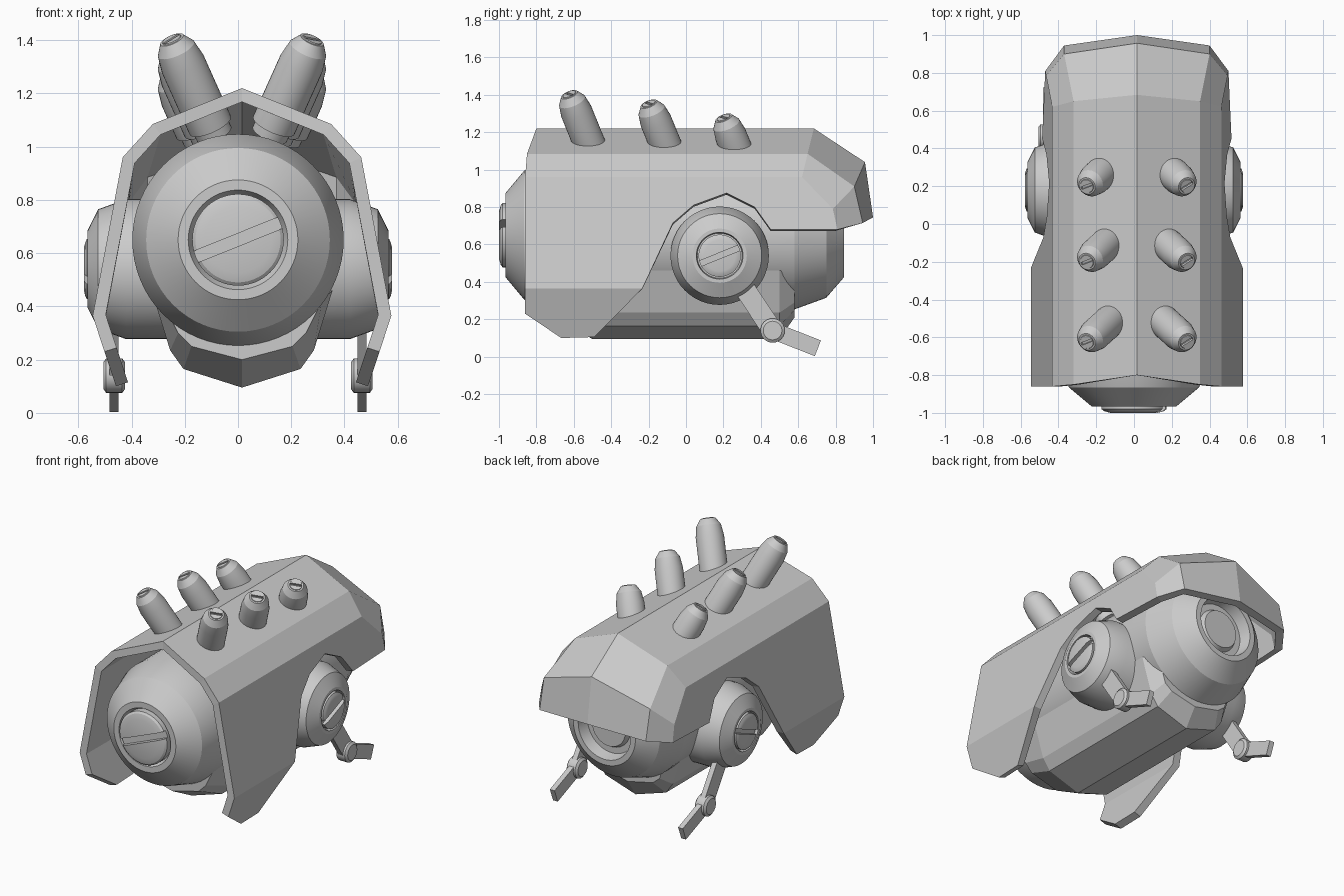
import bpy, bmesh, math
from mathutils import Vector, Matrix

if "Cube" in bpy.data.objects:
    bpy.data.objects.remove(bpy.data.objects["Cube"])

CX = 0.015          # shell is a touch off the body centre


def make(name, verts, faces, smooth=False):
    bm = bmesh.new()
    vs = [bm.verts.new(v) for v in verts]
    for f in faces:
        bm.faces.new([vs[i] for i in f])
    bmesh.ops.remove_doubles(bm, verts=bm.verts, dist=1e-5)
    bmesh.ops.recalc_face_normals(bm, faces=bm.faces)
    me = bpy.data.meshes.new(name)
    bm.to_mesh(me)
    bm.free()
    ob = bpy.data.objects.new(name, me)
    bpy.context.collection.objects.link(ob)
    if smooth:
        activate(ob)
        bpy.ops.object.shade_smooth_by_angle(angle=math.radians(20))
    return ob


def activate(ob):
    bpy.ops.object.select_all(action='DESELECT')
    ob.select_set(True)
    bpy.context.view_layer.objects.active = ob


def box(name, m, size):
    sx, sy, sz = (s / 2 for s in size)
    verts = [m @ Vector((x, y, z)) for x in (-sx, sx) for y in (-sy, sy) for z in (-sz, sz)]
    return make(name, verts, [(0, 1, 3, 2), (4, 6, 7, 5), (0, 4, 5, 1),
                              (2, 3, 7, 6), (0, 2, 6, 4), (1, 5, 7, 3)])


def frame(loc, axis, side):
    z = Vector(axis).normalized()
    x = Vector(side)
    x = (x - z * x.dot(z)).normalized()
    m = Matrix((x, z.cross(x), z)).transposed().to_4x4()
    m.translation = Vector(loc)
    return m


def lathe(name, m, profile, n=48, slot=None):
    """Revolve (radius, height) points about local z; slot = (length, width, top, depth)."""
    verts = [m @ Vector((r * math.cos(math.tau * i / n), r * math.sin(math.tau * i / n), h))
             for r, h in profile for i in range(n)]
    faces = [(k * n + i, k * n + (i + 1) % n, (k + 1) * n + (i + 1) % n, (k + 1) * n + i)
             for k in range(len(profile) - 1) for i in range(n)]
    last = (len(profile) - 1) * n
    faces += [tuple(range(n)), tuple(range(last, last + n))]
    ob = make(name, verts, faces, True)
    if slot:
        length, width, top, depth = slot
        cut = box("slot_cutter", m @ Matrix.Translation((0, 0, top)), (length, width, depth * 2))
        cut.hide_render = True
        mod = ob.modifiers.new("slot", 'BOOLEAN')
        mod.operation, mod.object, mod.solver = 'DIFFERENCE', cut, 'EXACT'
        activate(ob)
        bpy.ops.object.modifier_apply(modifier="slot")
        bpy.data.objects.remove(cut)
    return ob


# Armour shell: folded sheet, half built then mirrored and thickened inward
def side_x(z):
    return 0.448 + (0.96 - z) * 0.19 if z >= 0.365 else 0.561 - (0.365 - z) * 0.33


A = [(0, -.80, 1.22), (0, .684, 1.22), (0, .957, 1.04), (0, 1.0, .745)]
B = [(.335, -.85, 1.085), (.335, .65, 1.085), (.385, .90, .91), (.385, .945, .715)]
side = [(-.86, .96), (.62, .96), (.785, .79), (.81, .68), (.453, .68), (.367, .80),
        (.217, .875), (.04, .81), (-.07, .715), (-.233, .365), (-.86, .365)]
skirt = [(-.49, .105), (-.667, .10), (-.86, .23)]
C = [(min(side_x(z), .485) if y > .7 else side_x(z), y, z) for y, z in side + skirt]
half = A + B + C
faces = []
for k in range(3):
    faces += [(k, k + 1, k + 5, k + 4), (k + 4, k + 5, k + 9, k + 8)]
faces += [tuple(range(8, 19)), (18, 17, 19, 20, 21)]
n = len(half)
verts = [(s * x + CX, y, z) for s in (1, -1) for x, y, z in half]
faces += [tuple(i + n for i in reversed(f)) for f in faces]
shell = make("armour_shell", verts, faces)
# make sure the normals point outward before thickening
top = max(shell.data.polygons, key=lambda p: p.center.z)
if top.normal.z < 0:
    shell.data.flip_normals()
sol = shell.modifiers.new("thickness", 'SOLIDIFY')
sol.thickness, sol.offset, sol.use_even_offset = 0.048, -1, True

# Main barrel with a recessed rear socket
lathe("main_barrel", frame((0, 0, .65), (0, 1, 0), (1, 0, 0)),
      [(.17, -.93), (.187, -.965), (.225, -.965), (.345, -.865), (.397, -.70), (.397, .58),
       (.335, .75), (.225, .845), (.19, .845), (.175, .77), (.135, .77), (.12, .80)], 64)
a = math.radians(22)
lathe("front_knob", frame((0, 0, .65), (0, -1, 0), (math.cos(a), 0, math.sin(a))),
      [(.172, .90), (.172, .98), (.16, .99), (.125, 1.0)], 48, (.36, .045, 1.0, .035))

# Cross axle with knobs at both ends
lathe("cross_axle", frame((0, .18, .54), (1, 0, 0), (0, 1, 0)),
      [(.12, -.54), (.125, -.565), (.145, -.565), (.225, -.525), (.263, -.42),
       (.263, .42), (.225, .525), (.145, .565), (.125, .565), (.12, .54)])
for s, label in ((1, "right"), (-1, "left")):
    lathe(label + "_axle_knob", frame((0, .18, .54), (s, 0, 0), (0, math.cos(a), math.sin(a))),
          [(.113, .52), (.113, .568), (.10, .574), (.083, .578)], 40, (.24, .03, .578, .025))

    # Two-link leg with a round knee
    hip, knee, toe = Vector((s * .465, .29, .40)), Vector((s * .465, .463, .14)), Vector((s * .465, .705, .045))
    for part, p, q, w in (("upper_leg", hip, knee, .11), ("lower_leg", knee, toe, .09)):
        m = frame((p + q) / 2, q - p, (1, 0, 0))
        box(label + "_" + part, m, (.034, w, (q - p).length))
    lathe(label + "_knee", frame(knee, (s, 0, 0), (0, 1, 0)),
          [(.05, -.041), (.065, -.03), (.065, .03), (.05, .041)], 24)

    # Three slotted exhaust stacks per side, leaning out and forward
    for i, (y, z, drop) in enumerate(((-.625, 1.405, .35), (-.20, 1.355, .31), (.20, 1.28, .24))):
        d = Vector((s * .118, -.107, .263)).normalized()
        length = drop / d.z
        lathe(f"{label}_stack_{i + 1}", frame((CX + s * .265, y, z), d, (1, .5, 0)),
              [(.07, -length - .01), (.07, -length + .03), (.085, -length + .03), (.085, -.11),
               (.074, -.045), (.047, -.004), (.038, -.004), (.036, 0)],
              32, (.07, .014, 0, .015))

# Faceted keel under the barrel
mid = [(.34, .46), (.27, .235), (.22, .165), (0, .095)]
front = [(.30, .42), (.24, .30), (.19, .25), (0, .20)]
rear = [(.28, .46), (.23, .29), (.18, .25), (0, .21)]
rings = [(-.70, front), (-.50, mid), (.50, mid), (.58, rear)]
verts = []
for y, half in rings:
    loop = half + [(-x, z) for x, z in half[-2::-1]]
    verts += [(x + CX, y, z) for x, z in loop]
faces = [(k * 7 + i, k * 7 + (i + 1) % 7, k * 7 + 7 + (i + 1) % 7, k * 7 + 7 + i)
         for k in range(3) for i in range(7)]
faces += [tuple(range(7)), tuple(range(21, 28))]
make("keel", verts, faces)
